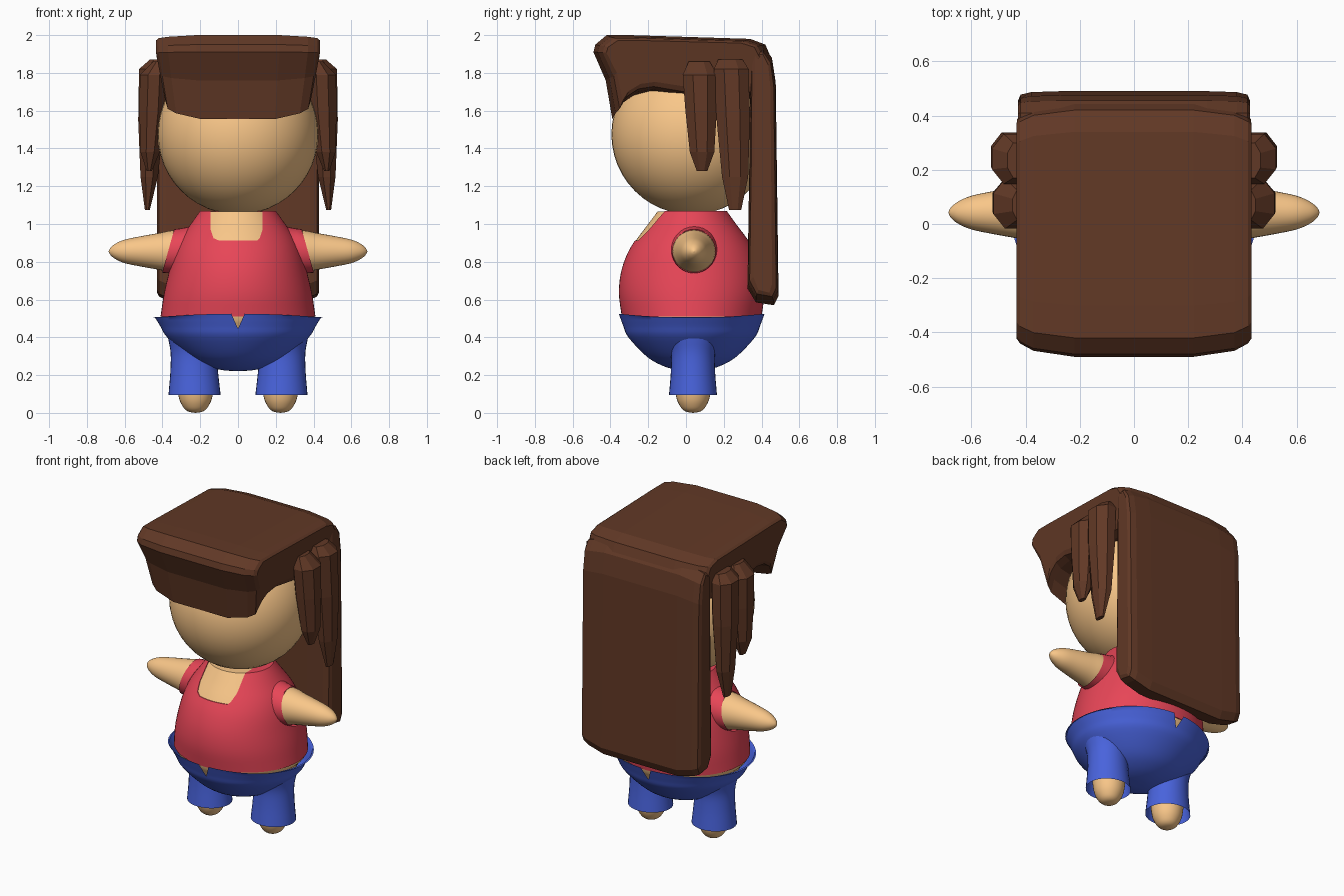
import bpy, bmesh, math
from mathutils import Vector

if "Cube" in bpy.data.objects:
    bpy.data.objects.remove(bpy.data.objects["Cube"])


def material(name, rgb):
    m = bpy.data.materials.new(name)
    m.diffuse_color = (*rgb, 1)
    m.use_nodes = True
    m.node_tree.nodes["Principled BSDF"].inputs["Base Color"].default_value = m.diffuse_color
    return m


SKIN = material("skin", (0.95, 0.57, 0.25))
RED = material("red_cloth", (0.80, 0.06, 0.095))
BLUE = material("blue_cloth", (0.066, 0.125, 0.72))
BROWN = material("brown_hair", (0.120, 0.040, 0.019))


def finish(name, bm, mat, smooth=True):
    bmesh.ops.recalc_face_normals(bm, faces=bm.faces)
    for f in bm.faces:
        f.smooth = smooth
    me = bpy.data.meshes.new(name)
    bm.to_mesh(me)
    bm.free()
    me.materials.append(mat)
    ob = bpy.data.objects.new(name, me)
    bpy.context.collection.objects.link(ob)
    if smooth:
        bpy.ops.object.select_all(action='DESELECT')
        ob.select_set(True)
        bpy.context.view_layer.objects.active = ob
        bpy.ops.object.shade_smooth_by_angle(angle=math.radians(45))
    return ob


def refine(rings, k):
    """Catmull-Rom interpolation between rings."""
    if k < 2:
        return [Vector(r) for r in rings]
    p = [Vector(r) for r in rings]
    p = [2 * p[0] - p[1]] + p + [2 * p[-1] - p[-2]]
    out = []
    for i in range(1, len(p) - 2):
        a, b, c, d = p[i - 1:i + 3]
        for j in range(k):
            t = j / k
            out.append(0.5 * (2 * b + (c - a) * t + (2 * a - 5 * b + 4 * c - d) * t * t
                              + (3 * b - a - 3 * c + d) * t ** 3))
    return out + [p[-2]]


def loft(name, rings, mat, n=48, k=4, axis='Z', caps=(True, True), smooth=True, edit=None):
    """Elliptic rings (c1, c2, position, r1, r2) along z, or along x with c1=y, c2=z."""
    bm = bmesh.new()
    rows = []
    phase = 0 if smooth else 0.5
    for c1, c2, pos, r1, r2 in (refine(rings, k)):
        row = []
        for i in range(n):
            a = 2 * math.pi * (i + phase) / n
            u, v = c1 + max(r1, 1e-3) * math.cos(a), c2 + max(r2, 1e-3) * math.sin(a)
            row.append(bm.verts.new((u, v, pos) if axis == 'Z' else (pos, u, v)))
        rows.append(row)
    for a, b in zip(rows, rows[1:]):
        for i in range(n):
            bm.faces.new((a[i], a[(i + 1) % n], b[(i + 1) % n], b[i]))
    if caps[0]:
        bm.faces.new(rows[0])
    if caps[1]:
        bm.faces.new(rows[-1])
    if edit:
        edit(bm, rows)
    return finish(name, bm, mat, smooth)


def slab(name, profile, stations, centre, mat, taper=0.0):
    """A y-z profile carried across x; stations are (x, y scale, z scale)."""
    bm = bmesh.new()
    rows = []
    full = [(-x, a, b) for x, a, b in reversed(stations)] + stations
    for x, sy, sz in full:
        rows.append([bm.verts.new((x * (1 - taper * max(0, 1.9 - z)),
                                   centre[0] + (y - centre[0]) * sy,
                                   centre[1] + (z - centre[1]) * sz)) for y, z in profile])
    n = len(profile)
    for a, b in zip(rows, rows[1:]):
        for i in range(n):
            bm.faces.new((a[i], a[(i + 1) % n], b[(i + 1) % n], b[i]))
    bm.faces.new(rows[0])
    bm.faces.new(rows[-1])
    return finish(name, bm, mat, False)


# Head
bm = bmesh.new()
bmesh.ops.create_uvsphere(bm, u_segments=48, v_segments=24, radius=0.425)
bmesh.ops.translate(bm, verts=bm.verts, vec=(0, 0.03, 1.475))
finish("head", bm, SKIN)

# Shirt, and the skin torso just beneath it
C = 0.03
torso = [(0.51, 0.41, 0.37), (0.63, 0.392, 0.385), (0.74, 0.367, 0.375), (0.84, 0.34, 0.342),
         (0.92, 0.305, 0.295), (1.0, 0.25, 0.235), (1.07, 0.2, 0.185)]
shirt = loft("shirt", [(0, C, *t) for t in torso], RED, n=64)
under = [(0.24, 0.12, 0.10), (0.3, 0.23, 0.21), (0.4, 0.33, 0.31), (0.46, 0.37, 0.345)]
loft("torso", [(0, C, z, rx, ry) for z, rx, ry in under]
     + [(0, C, min(z, 1.067), rx - 0.005, ry - 0.005) for z, rx, ry in torso], SKIN, n=64)

# Neckline cut through the front of the shirt
bm = bmesh.new()
outline = [(-0.145, 1.2), (-0.145, 0.97), (-0.13, 0.925), (-0.10, 0.912),
           (0.10, 0.912), (0.115, 0.925), (0.13, 0.97), (0.13, 1.2)]
face = bm.faces.new([bm.verts.new((x, -0.6, z)) for x, z in outline])
ext = bmesh.ops.extrude_face_region(bm, geom=[face])
bmesh.ops.translate(bm, verts=[v for v in ext['geom'] if isinstance(v, bmesh.types.BMVert)],
                    vec=(0, 0.57, 0))
cutter = finish("neckline_cutter", bm, RED, False)
cutter.hide_render = True
cutter.hide_set(True)
cut = shirt.modifiers.new("neckline", 'BOOLEAN')
cut.operation = 'DIFFERENCE'
cut.solver = 'EXACT'
cut.object = cutter


# Trousers: flared open waist with a small notch front and back
def notch(bm, rows):
    n = len(rows[0])
    for i in (n // 4, 3 * n // 4):
        low = max((r[i].co for r in rows if r[i].co.z < 0.45), key=lambda c: c.z).copy()
        for r in rows:
            if r[i].co.z > low.z:
                r[i].co = low
    for v in rows[-1]:
        v.co.z -= 0.02 * (v.co.x / 0.45) ** 2


loft("trouser_seat", [(0, C, 0.222, 0, 0), (0, C, 0.226, 0.08, 0.07), (0, C, 0.25, 0.17, 0.155),
                      (0, C, 0.3, 0.265, 0.24), (0, C, 0.4, 0.375, 0.335),
                      (0, C, 0.46, 0.412, 0.362), (0, C, 0.525, 0.452, 0.387)],
     BLUE, n=80, caps=(True, False), edit=notch)


def slant_hem(s):
    def edit(bm, rows):
        for v in rows[-1]:
            v.co.x -= s * 0.28 * (v.co.z - 0.855)
    return edit


# Limbs, sleeves, trouser legs and side locks on both sides
for s, side in ((1, "right"), (-1, "left")):
    arm = [(0.2, 0.115), (0.34, 0.112), (0.42, 0.097), (0.52, 0.079), (0.6, 0.062),
           (0.65, 0.04), (0.676, 0.018), (0.685, 0)]
    loft(side + "_arm", [(0.042, 0.855, s * x, r, r) for x, r in arm], SKIN, n=32, axis='X')
    loft(side + "_sleeve", [(0.042, 0.855, s * x, r, r) for x, r in
                            [(0.2, 0.15), (0.28, 0.126), (0.37, 0.113)]],
         RED, n=32, k=3, axis='X', caps=(False, False), edit=slant_hem(s))
    leg = [(0, 0), (0.008, 0.04), (0.035, 0.068), (0.09, 0.09), (0.2, 0.1), (0.4, 0.1)]
    loft(side + "_leg", [(s * 0.225, 0.037, z, r, r) for z, r in leg], SKIN, n=32)
    loft(side + "_trouser_leg", [(s * 0.23, 0.037, 0.095, 0.138, 0.127),
                                 (s * 0.232, 0.037, 0.22, 0.126, 0.117),
                                 (s * 0.235, 0.037, 0.32, 0.122, 0.117),
                                 (s * 0.235, 0.037, 0.4, 0.136, 0.14)],
         BLUE, n=32, caps=(False, False))
    # Rings: x, y, z, half width x, half width y
    front_lock = [(0.42, 0.07, 1.86, 0.03, 0.06), (0.445, 0.075, 1.79, 0.08, 0.1),
                  (0.452, 0.08, 1.6, 0.076, 0.09), (0.465, 0.085, 1.38, 0.055, 0.07),
                  (0.47, 0.085, 1.28, 0.015, 0.03)]
    rear_lock = [(0.43, 0.235, 1.87, 0.04, 0.07), (0.45, 0.24, 1.82, 0.08, 0.1),
                 (0.46, 0.25, 1.55, 0.074, 0.095), (0.47, 0.26, 1.25, 0.05, 0.075),
                 (0.48, 0.26, 1.075, 0.014, 0.035)]
    for name, lock in (("front_lock", front_lock), ("rear_lock", rear_lock)):
        loft(side + "_" + name, [(s * r[0], *r[1:]) for r in lock], BROWN, n=8, k=1, smooth=False)

# Hair cap with overhanging fringe
slab("hair_cap", [(-0.42, 2.0), (-0.48, 1.95), (-0.49, 1.91), (-0.425, 1.76), (-0.39, 1.555),
                  (-0.35, 1.63), (-0.28, 1.68), (-0.19, 1.695), (0.0, 1.66), (0.4, 1.66),
                  (0.45, 1.88), (0.42, 1.95), (0.34, 1.98), (-0.3, 2.0)],
     [(0.22, 1, 1), (0.37, 0.955, 0.91), (0.42, 0.9, 0.84), (0.434, 0.86, 0.72)],
     (0, 1.9), BROWN, taper=0.33)

# Long hair hanging down the back
slab("back_hair", [(0.34, 1.94), (0.41, 1.94), (0.455, 1.88), (0.475, 1.75), (0.49, 0.62),
                   (0.465, 0.57), (0.37, 0.585), (0.325, 0.66), (0.335, 1.3)],
     [(0.27, 1, 1), (0.38, 0.96, 0.965), (0.418, 0.85, 0.945), (0.428, 0.6, 0.92)],
     (0.405, 1.4), BROWN)
